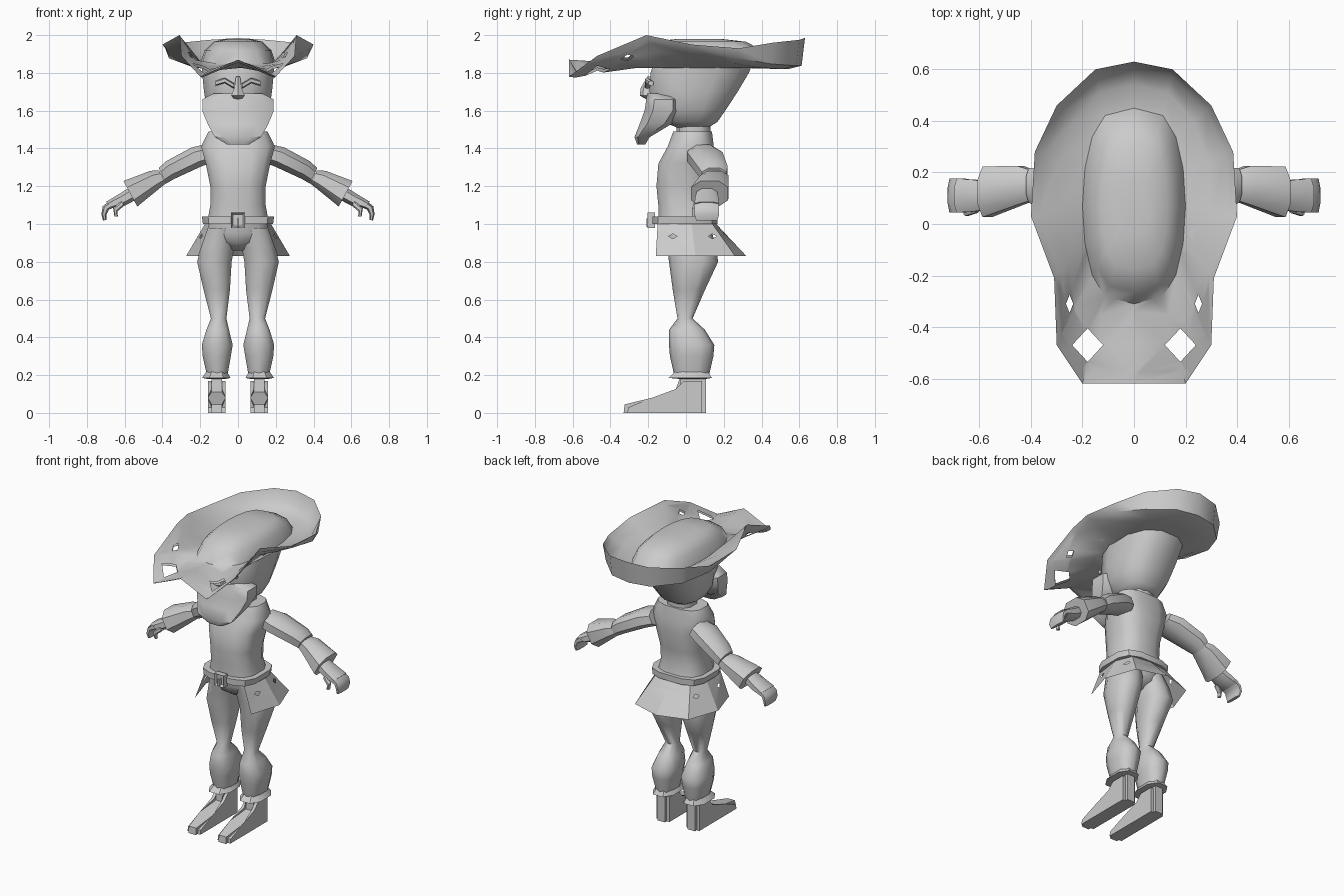
import bpy, bmesh
from math import sin, cos, pi
from mathutils import Vector as V

if "Cube" in bpy.data.objects:
    bpy.data.objects.remove(bpy.data.objects["Cube"])

grey = bpy.data.materials.new("plain_grey")
grey.use_nodes = True
COLOUR = (0.6, 0.6, 0.6, 1)
grey.diffuse_color = COLOUR
grey.node_tree.nodes["Principled BSDF"].inputs["Base Color"].default_value = COLOUR


def finish(name, bm, angle=45, outward=True):
    if outward:
        bmesh.ops.recalc_face_normals(bm, faces=bm.faces[:])
    me = bpy.data.meshes.new(name)
    bm.to_mesh(me)
    bm.free()
    ob = bpy.data.objects.new(name, me)
    bpy.context.collection.objects.link(ob)
    me.materials.append(grey)
    bpy.ops.object.select_all(action='DESELECT')
    ob.select_set(True)
    bpy.context.view_layer.objects.active = ob
    bpy.ops.object.shade_smooth_by_angle(angle=angle * pi / 180)
    return ob


def loft(rings, caps=True, closed=True):
    bm = bmesh.new()
    rows = [[bm.verts.new(p) for p in r] for r in rings]
    n = len(rows[0])
    for a, b in zip(rows, rows[1:]):
        for i in range(n if closed else n - 1):
            j = (i + 1) % n
            bm.faces.new((a[i], a[j], b[j], b[i]))
    if caps:
        bm.faces.new(rows[0])
        bm.faces.new(rows[-1])
    return bm


def ring(c, u, v, n=10, power=0.8):
    """Rounded outline around c, spanned by half-axes u and v."""
    def soft(t):
        return abs(t) ** power * (1 if t > 0 else -1)
    turns = [2 * pi * (i + 0.5) / n for i in range(n)]
    return [V(c) + V(u) * soft(cos(t)) + V(v) * soft(sin(t)) for t in turns]


def slab(z, x0, x1, y0, y1, n=10, power=0.8):
    """Level outline filling the given extents."""
    return ring(((x0 + x1) / 2, (y0 + y1) / 2, z),
                ((x1 - x0) / 2, 0, 0), (0, (y1 - y0) / 2, 0), n, power)


def tube(stations, s, n=8, power=0.8):
    """Limb through (x, y, z, lean, thickness, depth) stations, on side s."""
    return loft([ring((s * x, y, z), (s * t * sin(a), 0, t * cos(a)), (0, d, 0), n, power)
                 for x, y, z, a, t, d in stations])


def box(lo, hi):
    bm = bmesh.new()
    bmesh.ops.create_cube(bm, size=1)
    for v in bm.verts:
        v.co = [l + (c + 0.5) * (h - l) for l, h, c in zip(lo, hi, v.co)]
    return bm


def diamond_hole(bm, c, u, v, ru, rv, keep):
    """Cut a diamond through the faces for which keep(point) holds."""
    c, u, v = V(c), V(u), V(v)
    for su in (1, -1):
        for sv in (1, -1):
            faces = []
            for f in bm.faces:
                us = [(p.co - c).dot(u) for p in f.verts]
                vs = [(p.co - c).dot(v) for p in f.verts]
                if (keep(f.calc_center_median()) and min(us) < ru and max(us) > -ru
                        and min(vs) < rv and max(vs) > -rv):
                    faces.append(f)
            geom = set(faces)
            for f in faces:
                geom.update(f.edges)
                geom.update(f.verts)
            bmesh.ops.bisect_plane(bm, geom=list(geom), plane_co=c + u * su * ru,
                                   plane_no=u * su / ru + v * sv / rv)
    gone = []
    for f in bm.faces:
        m = f.calc_center_median()
        if keep(m) and abs((m - c).dot(u)) / ru + abs((m - c).dot(v)) / rv < 0.99:
            gone.append(f)
    bmesh.ops.delete(bm, geom=gone, context='FACES')


# Hat: rim outline from front centre round to back centre, mirrored
half = [(0, -.62, 1.87), (.2, -.62, 1.78), (.3, -.47, 1.89), (.31, -.21, 2.0), (.4, .03, 1.95),
        (.385, .28, 1.93), (.3, .46, 1.96), (.15, .6, 1.975), (0, .63, 1.985)]
base = [(.2 * sin(pi * i / 8) ** .6 if 0 < i < 8 else 0, .07 - .38 * cos(pi * i / 8), 1.85)
        for i in range(9)]


def both(pts):
    return [V(p) for p in pts] + [V((-x, y, z)) for x, y, z in pts[-2:0:-1]]


rim, crown = both(half), both(base)
backness = [max(0, min(1, (p.y - .1) / .4)) for p in rim]


def brim(f, drop, low):
    out = []
    for c, r, w in zip(crown, rim, backness):
        p = c.lerp(r, f)
        p.z += (low - p.z) * w - drop
        out.append(p)
    return out


def dome(k, z):
    return [V((p.x * k, .07 + (p.y - .07) * k, z)) for p in crown]


hat = loft([dome(.3, 1.98), dome(.65, 1.965), dome(.88, 1.92), crown, brim(.5, 0, 1.86),
            brim(.85, 0, 1.9), rim, brim(.9, .012, 1.85), brim(.5, .015, 1.835), dome(.97, 1.825)])
for s in (1, -1):
    diamond_hole(hat, (s * .18, -.47, 0), (1, 0, 0), (0, 1, 0), .06, .065, lambda p: p.y < -.2)
    diamond_hole(hat, (s * .25, -.31, 0), (1, 0, 0), (0, 1, 0), .014, .035, lambda p: p.y < -.1)
finish("hat", hat, 50)

# Head, beard, nose and brows
finish("head", loft([slab(z, -w, w, a, b, 12) for z, w, a, b in (
    (1.85, .2, -.18, .36), (1.8, .195, -.195, .34), (1.7, .185, -.2, .28), (1.61, .17, -.17, .22),
    (1.54, .13, -.12, .17), (1.51, .08, -.05, .12))]), 50)
finish("beard", loft([slab(z, -w, w, a, b, 8, .7) for z, w, a, b in (
    (1.69, .14, -.21, -.06), (1.66, .2, -.215, -.02), (1.6, .2, -.225, -.02),
    (1.53, .17, -.25, -.07), (1.46, .13, -.275, -.19), (1.42, .06, -.26, -.215))]), 50)
finish("nose", loft([slab(z, -w, w, a, -.17, 6) for z, w, a in (
    (1.78, .012, -.205), (1.72, .022, -.24), (1.68, .04, -.245), (1.66, .02, -.21))]))
for side, s in (("left", 1), ("right", -1)):
    finish(side + "_brow", loft([ring((s * x, y, z), (0, .014, 0), (0, 0, .014), 6) for x, y, z in (
        (.02, -.205, 1.73), (.07, -.205, 1.76), (.12, -.185, 1.745))]))

# Neck and torso
finish("neck", loft([slab(z, -.09, .09, -.05, .13) for z in (1.44, 1.54)]))
finish("torso", loft([slab(z, -w, w, a, b, 12, .7) for z, w, a, b in (
    (1.49, .16, -.07, .14), (1.41, .2, -.1, .15), (1.32, .175, -.15, .16),
    (1.2, .15, -.16, .14), (1.1, .15, -.15, .13), (1.02, .165, -.15, .15))]), 50)

# Belt and buckle
finish("belt", loft([slab(z, -w, w, -.18, .17, 12, .6) for z, w in (
    (1.0, .19), (1.04, .195))]), 30)
buckle = box((-.036, -.205, .98), (.036, -.165, 1.06))
front = min(buckle.faces, key=lambda f: f.calc_center_median().y)
bmesh.ops.inset_individual(buckle, faces=[front], thickness=.014)
bmesh.ops.translate(buckle, verts=front.verts, vec=(0, .02, 0))
finish("buckle", buckle, 30)
finish("buckle_pin", box((-.006, -.21, .985), (.006, -.18, 1.03)), 30)

# Open-fronted skirt, one thin sheet with small tears
waist = [(.15, -.15, 1.0), (.175, .03, 1.0), (.13, .14, 1.0), (0, .16, 1.0)]
hem = [(.21, -.16, .83), (.275, .05, .83), (.2, .26, .83), (0, .32, .83)]


def wrap(pts):
    return [V(p) for p in pts] + [V((-x, y, z)) for x, y, z in pts[-2::-1]]


skirt = loft([wrap(hem), wrap(waist)], caps=False, closed=False)
for s in (1, -1):
    for y in (-.07, .14):
        diamond_hole(skirt, (0, y, .935), (0, 1, 0), (0, 0, 1), .022, .013,
                     lambda p: p.x * s > .03)
if skirt.faces[:][0].normal.length == 0:
    skirt.normal_update()
skirt.normal_update()
if sum(f.normal.dot(f.calc_center_median() - V((0, .05, .9))) for f in skirt.faces) > 0:
    bmesh.ops.reverse_faces(skirt, faces=skirt.faces[:])
finish("skirt", skirt, 20, outward=False)

# Hips
finish("hips", loft([slab(z, -w, w, a, b, 10) for z, w, a, b in (
    (1.02, .155, -.13, .13), (.95, .18, -.12, .14), (.9, .14, -.1, .13), (.86, .04, -.04, .06))]), 60)

for side, s in (("left", 1), ("right", -1)):
    # Leg with knee pinch and full calf, then the flared cuff
    leg = [slab(z, s * i, s * o, a, b, 10) for z, i, o, a, b in (
        (.98, .01, .165, -.12, .13), (.88, .015, .2, -.1, .16), (.8, .03, .22, -.09, .17),
        (.65, .04, .185, -.07, .1), (.5, .06, .145, -.045, .035), (.44, .045, .17, -.09, .1),
        (.36, .025, .195, -.09, .15), (.3, .035, .19, -.085, .145), (.19, .055, .165, -.06, .12))]
    finish(side + "_leg", loft(leg), 60)
    finish(side + "_boot_cuff", loft([slab(z, s * i, s * o, a, b, 8) for z, i, o, a, b in (
        (.22, .055, .17, -.06, .12), (.185, .035, .195, -.1, .145), (.18, .06, .165, -.04, .11))]), 30)

    # Boot: side profile swept across the foot
    profile = [(-.33, 0), (.105, 0), (.105, .19), (-.03, .19), (-.035, .11), (-.18, .08), (-.325, .045)]
    boot = loft([[V((s * x, y, z)) for y, z in profile] for x in (.065, .16)])
    edges = [e for e in boot.edges if abs(e.verts[0].co.x - e.verts[1].co.x) < .01
             and max(v.co.z for v in e.verts) > .01]
    bmesh.ops.bevel(boot, geom=edges, offset=.02, segments=2, affect='EDGES')
    finish(side + "_boot", boot, 50)

    # Sleeve, wide forearm cuff, palm, fingers and thumb
    finish(side + "_sleeve", tube(((.15, .09, 1.375, .45, .055, .08), (.22, .1, 1.355, .45, .06, .1),
                                   (.36, .14, 1.285, .45, .055, .085), (.4, .15, 1.255, .45, .048, .07)), s))
    finish(side + "_forearm", tube(((.4, .15, 1.25, .5, .042, .065), (.44, .15, 1.235, .5, .056, .08),
                                    (.57, .125, 1.16, .5, .082, .105)), s), 40)
    finish(side + "_palm", tube(((.55, .11, 1.165, .5, .04, .055), (.62, .11, 1.125, .5, .036, .066),
                                 (.68, .11, 1.1, .8, .027, .07)), s))
    finish(side + "_fingers", tube(((.66, .11, 1.11, .7, .024, .07), (.7, .11, 1.085, 1.1, .02, .07),
                                    (.71, .11, 1.05, 1.5, .014, .07), (.705, .11, 1.02, 1.7, .01, .06)), s))
    finish(side + "_thumb", tube(((.61, .06, 1.11, .6, .016, .018), (.65, .045, 1.075, .9, .015, .015),
                                  (.645, .045, 1.04, 1.5, .01, .012)), s))
